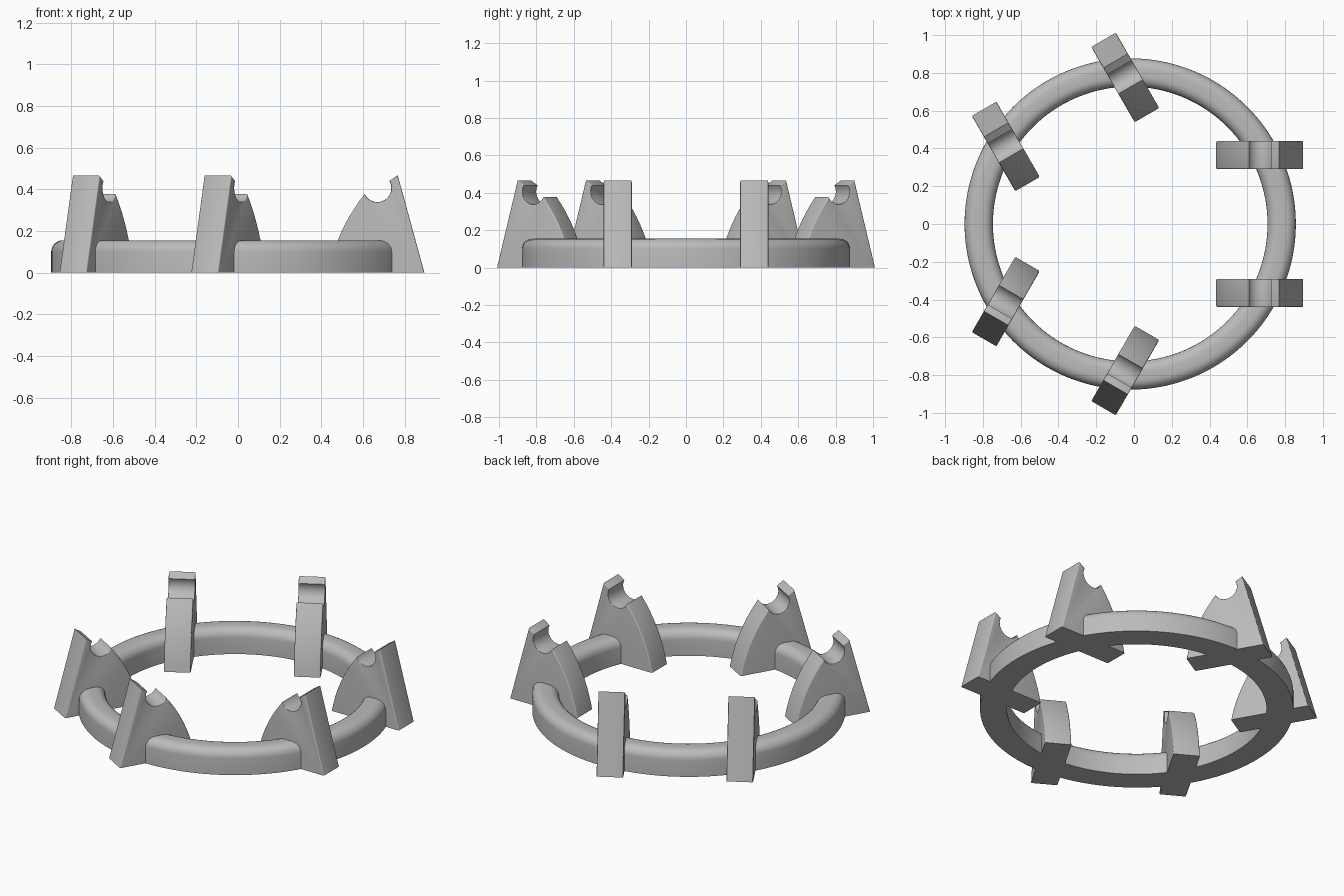
import bpy, bmesh
from math import radians, sin, cos, pi
from mathutils import Matrix, Vector

cube = bpy.data.objects.get("Cube")
if cube:
    bpy.data.objects.remove(cube, do_unlink=True)

grey = bpy.data.materials.new("light_grey")
grey.use_nodes = True
colour = (0.5, 0.5, 0.5, 1)
grey.diffuse_color = colour
grey.node_tree.nodes["Principled BSDF"].inputs["Base Color"].default_value = colour

CENTRE = Vector((-0.02, 0, 0))


def arc(cx, cz, r, start, end, steps):
    """Points along an arc, angles in degrees."""
    angles = [radians(start + (end - start) * i / steps) for i in range(steps + 1)]
    return [(cx + r * cos(a), cz + r * sin(a)) for a in angles]


def finish(bm, name):
    bmesh.ops.recalc_face_normals(bm, faces=bm.faces)
    mesh = bpy.data.meshes.new(name)
    bm.to_mesh(mesh)
    bm.free()
    mesh.materials.append(grey)
    obj = bpy.data.objects.new(name, mesh)
    bpy.context.collection.objects.link(obj)
    bpy.ops.object.select_all(action='DESELECT')
    obj.select_set(True)
    bpy.context.view_layer.objects.active = obj
    return obj


# Base ring: flat underneath, rounded along both top edges
inner, outer, height, fillet = 0.727, 0.877, 0.155, 0.055
section = [(inner, 0), (outer, 0)]
section += arc(outer - fillet, height - fillet, fillet, 0, 90, 6)
section += arc(inner + fillet, height - fillet, fillet, 90, 180, 6)
bm = bmesh.new()
verts = [bm.verts.new((r, 0, z)) for r, z in section]
edges = [bm.edges.new((verts[i - 1], verts[i])) for i in range(len(verts))]
bmesh.ops.spin(bm, geom=verts + edges, cent=(0, 0, 0), axis=(0, 0, 1),
               angle=2 * pi, steps=128, use_merge=True)
bmesh.ops.remove_doubles(bm, verts=bm.verts, dist=1e-5)
ring = finish(bm, "base_ring")
ring.location = CENTRE
bpy.ops.object.shade_smooth_by_angle(angle=radians(35))

# Cradle support: leaning outer face, bowed inner face, round notch on top
foot, pull, top = Vector((0.435, 0)), Vector((0.475, 0.21)), Vector((0.608, 0.377))
bow = [tuple(foot * (1 - t) ** 2 + pull * 2 * t * (1 - t) + top * t * t)
       for t in [i / 10 for i in range(10)]]
notch = arc(0.669, 0.406, 0.067, -155, 31, 20)
profile = bow + notch + [(0.767, 0.467), (0.895, 0)]
half = 0.075
bm = bmesh.new()
weight = bm.edges.layers.float.new("bevel_weight_edge")
sides = [[bm.verts.new((x - CENTRE.x, y, z)) for x, z in profile] for y in (-half, half)]
count = len(profile)
for side in sides:
    bm.faces.new(side)
for i in range(count):
    j = (i + 1) % count
    bm.faces.new((sides[0][i], sides[0][j], sides[1][j], sides[1][i]))
    if j == 0:
        continue  # the underside stays sharp
    in_notch = len(bow) <= i < len(bow) + len(notch) - 1
    on_land = i == len(bow) + len(notch) - 1
    for side in sides:
        edge = bm.edges.get((side[i], side[j]))
        edge[weight] = 0.4 if in_notch else 0.7 if on_land else 1.0
first = finish(bm, "cradle_support_1")
bevel = first.modifiers.new("rounded_edges", 'BEVEL')
bevel.limit_method = 'WEIGHT'
bevel.width = 0.027
bevel.segments = 4
bpy.ops.object.modifier_apply(modifier=bevel.name)
bpy.ops.object.shade_smooth_by_angle(angle=radians(35))

# Three parallel pairs of supports, spaced evenly around the ring
number = 0
for turn in (0, 120, 240):
    for offset in (-0.365, 0.365):
        number += 1
        support = first
        if number > 1:
            support = first.copy()
            support.name = f"cradle_support_{number}"
            bpy.context.collection.objects.link(support)
        support.matrix_world = (Matrix.Translation(CENTRE)
                                @ Matrix.Rotation(radians(turn), 4, 'Z')
                                @ Matrix.Translation((0, offset, 0)))
